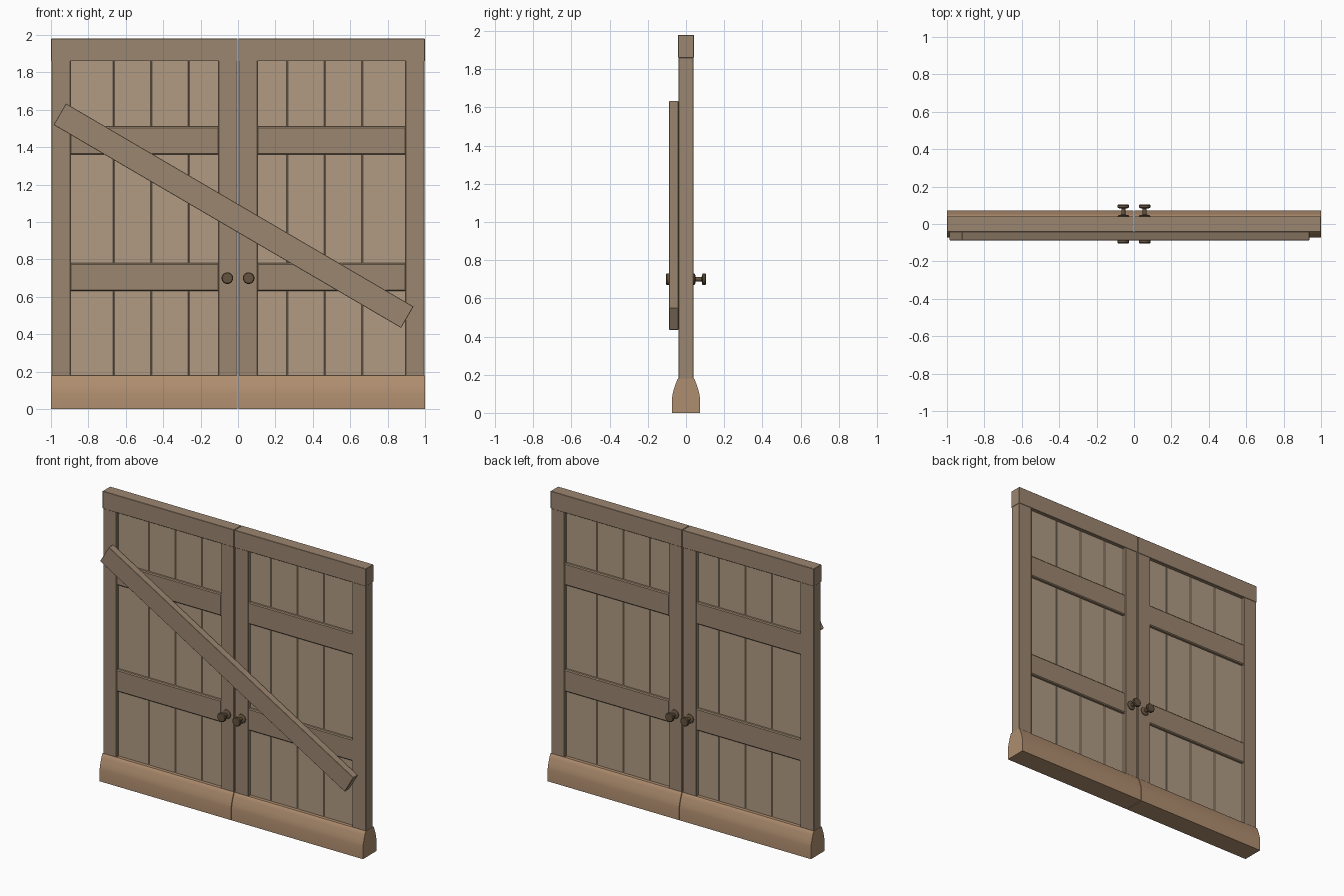
import bpy, bmesh, math
from mathutils import Matrix

if "Cube" in bpy.data.objects:
    bpy.data.objects.remove(bpy.data.objects["Cube"])


def material(name, rgb):
    m = bpy.data.materials.new(name)
    m.diffuse_color = (*rgb, 1)
    m.use_nodes = True
    m.node_tree.nodes["Principled BSDF"].inputs["Base Color"].default_value = m.diffuse_color
    return m


FRAME = material("frame_wood", (0.33, 0.24, 0.16))
PLANK = material("plank_wood", (0.44, 0.33, 0.23))
BASE = material("base_wood", (0.43, 0.27, 0.16))
METAL = material("dark_bronze", (0.13, 0.085, 0.05))


def finish(name, bm, mat, smooth=False):
    bmesh.ops.recalc_face_normals(bm, faces=bm.faces)
    me = bpy.data.meshes.new(name)
    bm.to_mesh(me)
    bm.free()
    ob = bpy.data.objects.new(name, me)
    bpy.context.collection.objects.link(ob)
    me.materials.append(mat)
    if smooth:
        bpy.ops.object.select_all(action='DESELECT')
        ob.select_set(True)
        bpy.context.view_layer.objects.active = ob
        bpy.ops.object.shade_smooth_by_angle(angle=math.radians(35))
    return ob


def box(name, x, y, z, mat, bevel=0.0):
    """Box from (min, max) ranges, edges optionally chamfered."""
    bm = bmesh.new()
    bmesh.ops.create_cube(bm, size=1)
    for v in bm.verts:
        v.co = [r[0] if c < 0 else r[1] for c, r in zip(v.co, (x, y, z))]
    if bevel:
        bmesh.ops.bevel(bm, geom=bm.edges[:], offset=bevel, segments=1,
                        affect='EDGES')
    return finish(name, bm, mat)


def extrude_x(name, profile, x, mat):
    """Extrude a closed (y, z) profile along x."""
    bm = bmesh.new()
    face = bm.faces.new([bm.verts.new((x[0], y, z)) for y, z in profile])
    ext = bmesh.ops.extrude_face_region(bm, geom=[face])
    new = [g for g in ext["geom"] if isinstance(g, bmesh.types.BMVert)]
    bmesh.ops.translate(bm, verts=new, vec=(x[1] - x[0], 0, 0))
    return finish(name, bm, mat, True)


def lathe_y(name, profile, loc, direction, mat):
    """Spin a (radius, distance) profile about the y axis."""
    bm = bmesh.new()
    vs = [bm.verts.new((r, direction * d, 0)) for r, d in profile]
    edges = [bm.edges.new(p) for p in zip(vs, vs[1:])]
    bmesh.ops.spin(bm, geom=vs + edges, cent=(0, 0, 0), axis=(0, 1, 0),
                   angle=math.tau, steps=24)
    bmesh.ops.remove_doubles(bm, verts=bm.verts[:], dist=1e-5)
    bmesh.ops.translate(bm, verts=bm.verts[:], vec=loc)
    return finish(name, bm, mat, True)


# flared kick board section, mirrored front to back
half = [(0.073, 0), (0.073, 0.08), (0.069, 0.105), (0.062, 0.13),
        (0.053, 0.155), (0.046, 0.174), (0.040, 0.18)]
base_profile = half + [(-y, z) for y, z in reversed(half)]

# knob: rosette, stem, rounded grip
knob_profile = [(0, 0), (0.03, 0), (0.03, 0.005), (0.025, 0.009), (0.011, 0.011),
                (0.011, 0.043), (0.026, 0.046), (0.031, 0.05), (0.031, 0.06),
                (0.027, 0.065), (0, 0.066)]

for s, side in ((-1, "left"), (1, "right")):
    def span(a, b):
        return tuple(sorted((s * a, s * b)))

    # stiles, top rail and kick board
    box(f"{side}_outer_stile", span(0.895, 0.998), (-0.039, 0.039), (0.17, 1.87), FRAME, 0.003)
    box(f"{side}_inner_stile", span(0.003, 0.105), (-0.039, 0.039), (0.17, 1.87), FRAME, 0.003)
    box(f"{side}_top_rail", span(0.002, 1.0), (-0.041, 0.041), (1.86, 1.98), FRAME, 0.002)
    extrude_x(f"{side}_kick_board", base_profile, span(0.002, 1.0), BASE)

    # cross rails
    for z, pos in ((0.63, "lower"), (1.36, "upper")):
        box(f"{side}_{pos}_cross_rail", span(0.10, 0.90), (-0.036, 0.036),
            (z, z + 0.15), FRAME, 0.006)

    # vertical planks with chamfered joints
    seams = (0.08, 0.262, 0.463, 0.664, 0.92)
    for i, (a, b) in enumerate(zip(seams, seams[1:])):
        box(f"{side}_plank_{i + 1}", span(a, b), (-0.016, 0.016), (0.15, 1.88),
            PLANK, 0.004)

    # knobs on both faces
    for d, face in ((-1, "front"), (1, "back")):
        lathe_y(f"{side}_{face}_knob", knob_profile, (s * 0.057, d * 0.039, 0.70), d, METAL)

# diagonal bar nailed across the front
bar = box("diagonal_bar", (-1.076, 1.076), (-0.024, 0.024), (-0.066, 0.066), FRAME, 0.002)
bar.data.transform(Matrix.Translation((-0.024, -0.064, 1.034)) @
                   Matrix.Rotation(math.radians(30.3), 4, 'Y'))
